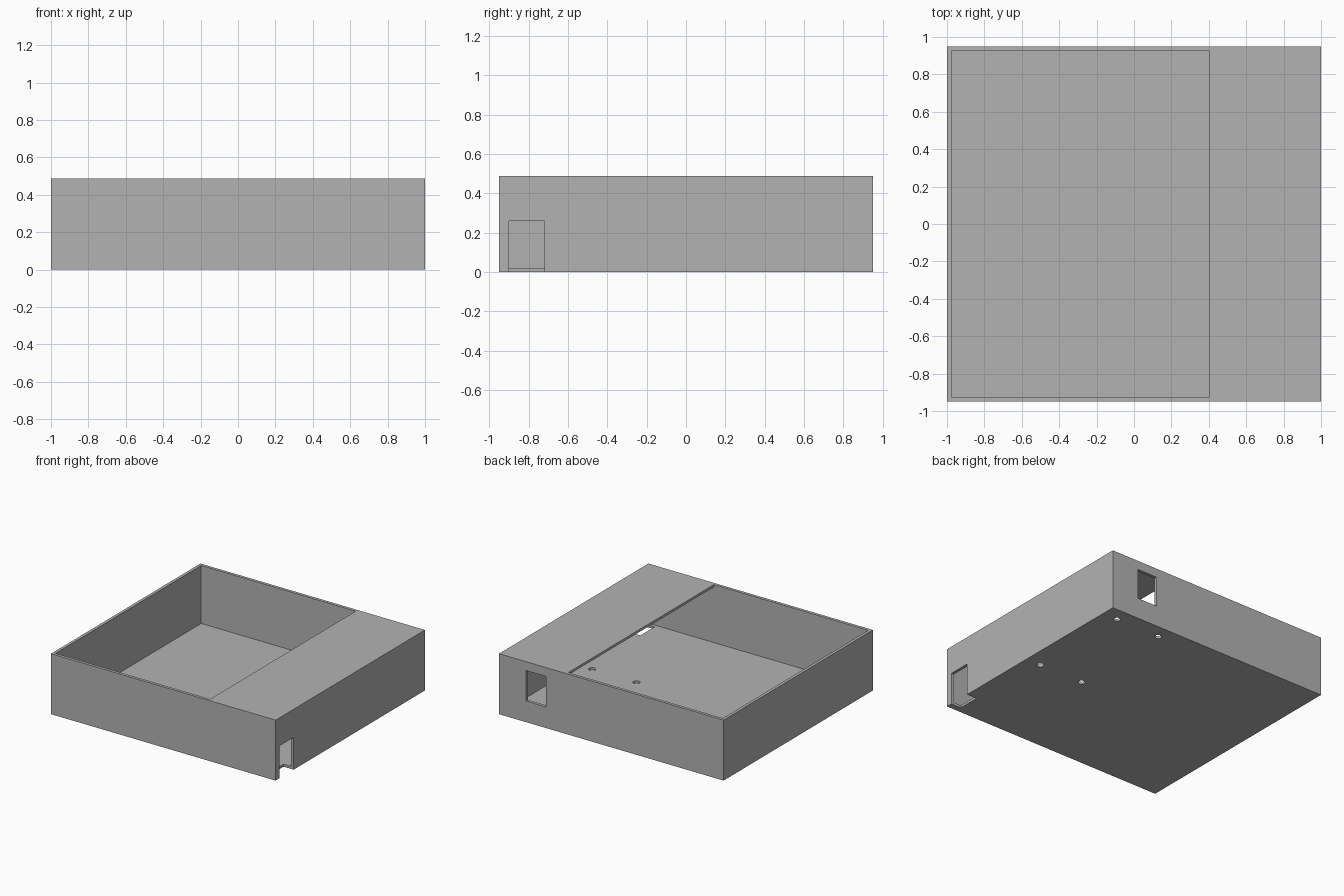
import bpy, bmesh
from mathutils import Matrix, Vector

if "Cube" in bpy.data.objects:
    bpy.data.objects.remove(bpy.data.objects["Cube"], do_unlink=True)

# Main dimensions
HALF_X, HALF_Y, HEIGHT = 1.0, 0.95, 0.487
WALL, FLOOR, ROOF = 0.024, 0.02, 0.02
ROOF_EDGE = 0.4

grey = bpy.data.materials.new("mid_grey")
grey.use_nodes = True
colour = (0.45, 0.45, 0.45, 1)
grey.diffuse_color = colour
grey.node_tree.nodes["Principled BSDF"].inputs["Base Color"].default_value = colour


def make_object(name, bm):
    bmesh.ops.recalc_face_normals(bm, faces=bm.faces)
    mesh = bpy.data.meshes.new(name)
    bm.to_mesh(mesh)
    bm.free()
    mesh.materials.append(grey)
    obj = bpy.data.objects.new(name, mesh)
    bpy.context.collection.objects.link(obj)
    return obj


def box(name, low, high):
    low, high = Vector(low), Vector(high)
    bm = bmesh.new()
    bmesh.ops.create_cube(bm, size=1, matrix=Matrix.Translation((low + high) / 2)
                          @ Matrix.Diagonal((*(high - low), 1)))
    return make_object(name, bm)


def drill(name, x, y, radius):
    bm = bmesh.new()
    bmesh.ops.create_cone(bm, cap_ends=True, segments=32, radius1=radius, radius2=radius,
                          depth=0.2, matrix=Matrix.Translation((x, y, 0)))
    return make_object(name, bm)


def prism_along_y(name, profile, half_width):
    bm = bmesh.new()
    face = bm.faces.new([bm.verts.new((x, -half_width, z)) for x, z in profile])
    new = bmesh.ops.extrude_face_region(bm, geom=[face])["geom"]
    bmesh.ops.translate(bm, vec=(0, 2 * half_width, 0),
                        verts=[g for g in new if isinstance(g, bmesh.types.BMVert)])
    return make_object(name, bm)


# Outer block of the enclosure
case = box("enclosure_case", (-HALF_X, -HALF_Y, 0), (HALF_X, HALF_Y, HEIGHT))

# Interior, open at the top except under the roof strip
inner = HALF_X - WALL
under_roof = HEIGHT - ROOF
cutters = [prism_along_y("cavity_cutter", [
    (-inner, FLOOR), (inner, FLOOR), (inner, under_roof),
    (ROOF_EDGE, under_roof), (ROOF_EDGE, 0.7), (-inner, 0.7)], HALF_Y - WALL)]

# Socket window in the back wall, and notch through side wall and floor
cutters.append(box("back_window_cutter", (0.58, 0.85, 0.17), (0.76, 1.1, 0.415)))
cutters.append(box("side_notch_cutter", (0.91, -0.9, -0.1), (1.1, -0.72, 0.26)))

# Four screw holes in the floor
for x in (0.47, 0.865):
    for y in (-0.042, 0.836):
        cutters.append(drill("screw_hole_cutter", x, y, 0.026))

# Cut the case, then discard the cutters
bpy.context.view_layer.objects.active = case
for cutter in cutters:
    cutter.hide_render = True
    mod = case.modifiers.new(cutter.name, "BOOLEAN")
    mod.operation = "DIFFERENCE"
    mod.solver = "EXACT"
    mod.object = cutter
    bpy.ops.object.modifier_apply(modifier=mod.name)
    bpy.data.objects.remove(cutter, do_unlink=True)
